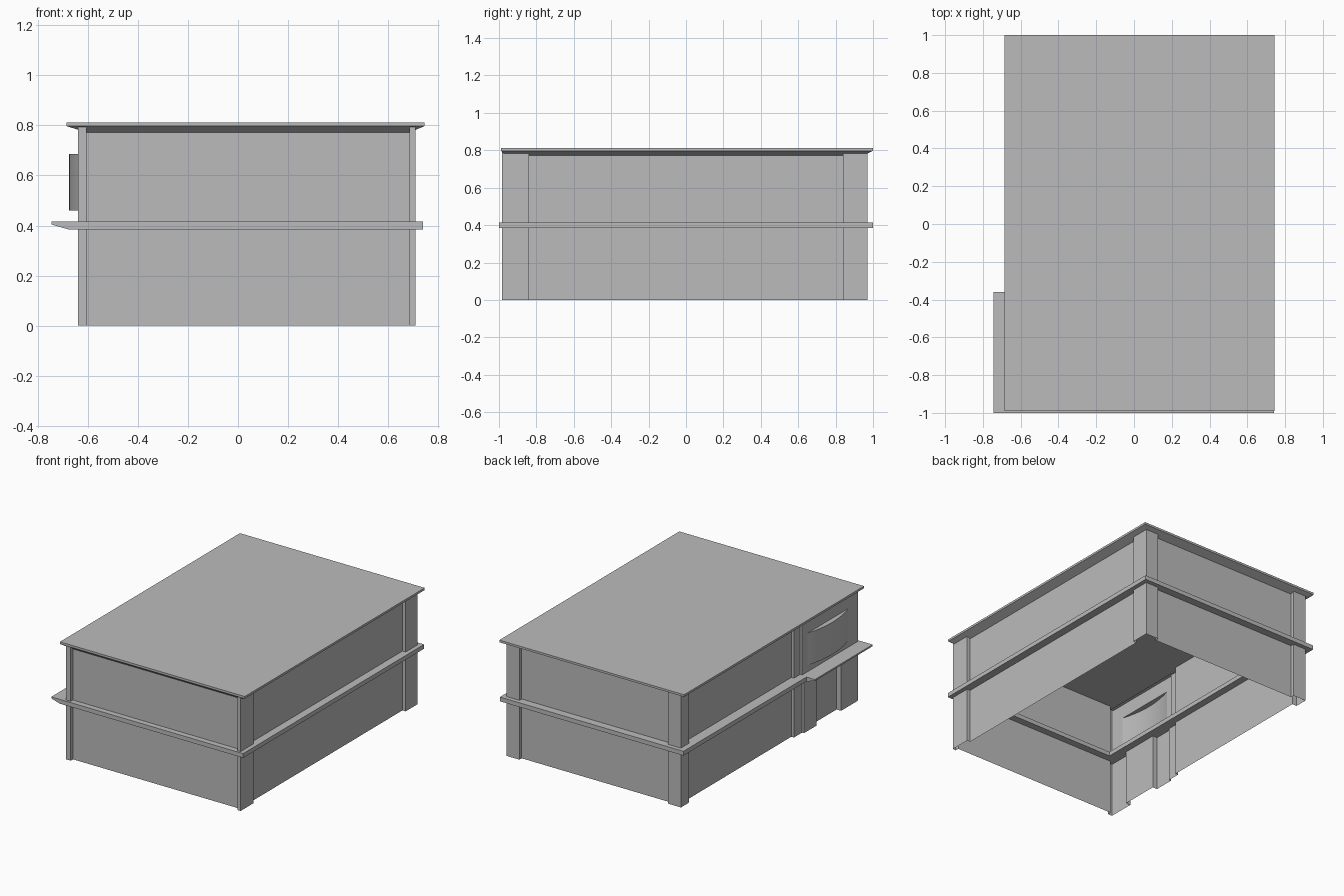
import bpy, bmesh, math

cube = bpy.data.objects.get("Cube")
if cube:
    bpy.data.objects.remove(cube, do_unlink=True)

grey = bpy.data.materials.new("plain_grey")
grey.use_nodes = True
colour = (0.5, 0.5, 0.5, 1)
grey.diffuse_color = colour
grey.node_tree.nodes["Principled BSDF"].inputs["Base Color"].default_value = colour


def finish(name, bm):
    mesh = bpy.data.meshes.new(name)
    bm.to_mesh(mesh)
    bm.free()
    mesh.materials.append(grey)
    obj = bpy.data.objects.new(name, mesh)
    bpy.context.collection.objects.link(obj)
    return obj


def loft(bm, rings, closed=True):
    """Join consecutive point rings with quads."""
    rows = [[bm.verts.new(p) for p in ring] for ring in rings]
    for low, high in zip(rows, rows[1:]):
        n = len(low)
        for i in range(n if closed else n - 1):
            j = (i + 1) % n
            bm.faces.new((low[i], low[j], high[j], high[i]))
    return rows


def level(outline, z):
    return [(x, y, z) for x, y in outline]


def rect(x0, x1, y0, y1):
    return [(x0, y0), (x1, y0), (x1, y1), (x0, y1)]


# Wall planes, pilaster faces and heights
WEST, EAST, SOUTH, NORTH = -0.605, 0.685, -0.96, 0.945
PW, PE, PS, PN = -0.64, 0.71, -0.985, 0.97
LEDGE_LOW, LEDGE_TOP, EAVE, TOP = 0.385, 0.415, 0.797, 0.812
BAY_END = -0.37

# Outline shared by both storeys, counter-clockwise from the front corner
shared = [
    (PW, PS), (WEST, PS), (WEST, SOUTH), (EAST, SOUTH), (EAST, PS), (PE, PS),
    (PE, -0.84), (EAST, -0.84), (EAST, 0.84), (PE, 0.84), (PE, PN),
    (0.61, PN), (0.61, NORTH), (-0.54, NORTH), (-0.54, PN), (PW, PN),
    (PW, 0.88), (WEST, 0.88), (WEST, -0.3), (-0.625, -0.3),
]

# Lower storey: folded wall sheet with pilasters
lower = shared + [(-0.625, -0.39), (PW, -0.39), (PW, -0.53),
                  (WEST, -0.53), (WEST, -0.8), (PW, -0.8)]
bm = bmesh.new()
loft(bm, [level(lower, 0), level(lower, 0.4)])
finish("lower_walls", bm)

# Upper storey, open along the bay
upper = shared + [(-0.625, BAY_END), (PW, BAY_END)]
bm = bmesh.new()
loft(bm, [level(upper, 0.4), level(upper, EAVE)], closed=False)
finish("upper_walls", bm)

# Bay wall with a rectangular opening in the middle
ys = [BAY_END, -0.43, -0.88, PS]
zs = [0.4, 0.46, 0.685, EAVE]
bm = bmesh.new()
rows = [[bm.verts.new((PW, y, z)) for y in ys] for z in zs]
for r in range(3):
    for c in range(3):
        if (r, c) != (1, 1):
            bm.faces.new((rows[r][c], rows[r][c + 1], rows[r + 1][c + 1], rows[r + 1][c]))
finish("bay_wall", bm)

# Bow window bulging out of the opening
steps = 16
half = (ys[1] - ys[2]) / 2
mid = (ys[1] + ys[2]) / 2
arc = []
for i in range(steps + 1):
    t = 1 - 2 * i / steps
    arc.append((PW - 0.035 * (1 - t * t), mid + half * t))
bm = bmesh.new()
bottom, top = loft(bm, [level(arc, zs[1]), level(arc, zs[2])], closed=False)
bm.faces.new(top)
bm.faces.new(bottom[::-1])
bow = finish("bow_window", bm)
bpy.ops.object.select_all(action='DESELECT')
bow.select_set(True)
bpy.context.view_layer.objects.active = bow
bpy.ops.object.shade_smooth_by_angle(angle=math.radians(30))

# Ledge ring between the storeys
outer = rect(-0.68, 0.74, -1, 1)
inner = rect(WEST + 0.05, EAST - 0.05, SOUTH + 0.05, NORTH - 0.05)
bm = bmesh.new()
loft(bm, [level(inner, LEDGE_LOW), level(outer, LEDGE_LOW), level(outer, LEDGE_TOP),
          level(inner, LEDGE_TOP), level(inner, LEDGE_LOW)])
bmesh.ops.remove_doubles(bm, verts=bm.verts, dist=0.0001)
finish("middle_ledge", bm)

# Tapered canopy widening the ledge under the bay
profile = [(-0.68, LEDGE_LOW), (-0.68, LEDGE_TOP), (-0.745, LEDGE_TOP), (-0.745, 0.404)]
bm = bmesh.new()
ends = loft(bm, [[(x, y, z) for x, z in profile] for y in (-1, -0.36)])
bm.faces.new(ends[0])
bm.faces.new(ends[1])
bmesh.ops.recalc_face_normals(bm, faces=bm.faces)
finish("bay_canopy", bm)

# Flat roof slab
edge = rect(-0.685, 0.745, -0.99, 1)
bm = bmesh.new()
base, cap = loft(bm, [level(edge, EAVE), level(edge, TOP)])
bm.faces.new(cap)
bm.faces.new(base[::-1])
finish("roof_slab", bm)

# Sloped soffit from the walls out to the roof edge
bm = bmesh.new()
loft(bm, [level(rect(WEST, EAST, SOUTH, NORTH), 0.772), level(edge, EAVE)])
finish("roof_soffit", bm)
